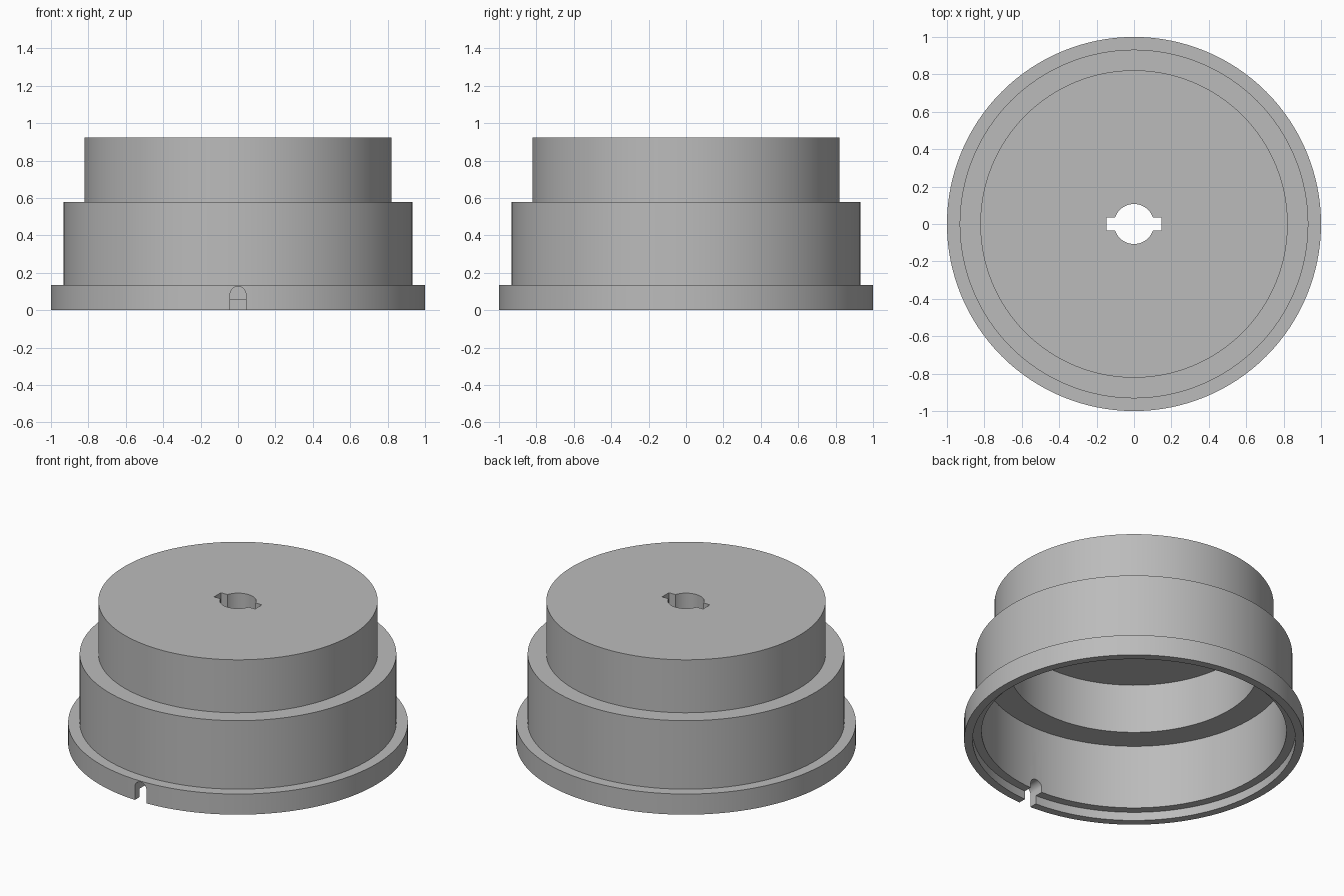
import bpy, bmesh, math
from mathutils import Vector

if "Cube" in bpy.data.objects:
    bpy.data.objects.remove(bpy.data.objects["Cube"])

SEG = 128

grey = bpy.data.materials.new("plain grey")
grey.diffuse_color = (0.5, 0.5, 0.5, 1)
grey.use_nodes = True
grey.node_tree.nodes["Principled BSDF"].inputs["Base Color"].default_value = grey.diffuse_color


def make_object(name, bm):
    bmesh.ops.recalc_face_normals(bm, faces=bm.faces)
    mesh = bpy.data.meshes.new(name)
    bm.to_mesh(mesh)
    bm.free()
    mesh.materials.append(grey)
    obj = bpy.data.objects.new(name, mesh)
    bpy.context.collection.objects.link(obj)
    return obj


def lathe(name, profile):
    """Spin a (radius, z) profile, closing both ends with flat discs."""
    bm = bmesh.new()
    rings = [[bm.verts.new((r * math.cos(2 * math.pi * i / SEG),
                            r * math.sin(2 * math.pi * i / SEG), z))
              for i in range(SEG)] for r, z in profile]
    for a, b in zip(rings, rings[1:]):
        for i in range(SEG):
            j = (i + 1) % SEG
            bm.faces.new((a[i], a[j], b[j], b[i]))
    bm.faces.new(rings[0])
    bm.faces.new(rings[-1])
    return make_object(name, bm)


def prism(name, outline, direction):
    """Extrude a closed outline of 3D points along a direction."""
    bm = bmesh.new()
    face = bm.faces.new([bm.verts.new(p) for p in outline])
    ext = bmesh.ops.extrude_face_region(bm, geom=[face])
    moved = [v for v in ext["geom"] if isinstance(v, bmesh.types.BMVert)]
    bmesh.ops.translate(bm, verts=moved, vec=Vector(direction))
    return make_object(name, bm)


# Stepped hollow housing: underside of the top, inner steps, then outer steps
housing = lathe("stepped_housing", [
    (0.732, 0.793), (0.732, 0.473), (0.897, 0.473), (0.897, 0.055),
    (0.95, 0.055), (0.95, 0.0), (1.0, 0.0), (1.0, 0.134),
    (0.932, 0.134), (0.932, 0.579), (0.822, 0.579), (0.822, 0.923)])

# Keyed centre hole: round bore with a slot on each side
R, SLOT_X, SLOT_Y = 0.107, 0.147, 0.035
a0 = math.asin(SLOT_Y / R)
arc = [a0 + (math.pi - 2 * a0) * i / 24 for i in range(25)]
half = [(SLOT_X, SLOT_Y)] + [(R * math.cos(a), R * math.sin(a)) for a in arc]
half.append((-SLOT_X, SLOT_Y))
keyhole = half + [(-x, -y) for x, y in half]
hole_cutter = prism("keyhole_cutter", [(x, y, 0.7) for x, y in keyhole], (0, 0, 0.4))

# Round-topped notch through the front of the rim
W, TOP = 0.042, 0.127
arch = [(W, -0.05)] + [(W * math.cos(math.pi * i / 16),
                        TOP - W + W * math.sin(math.pi * i / 16)) for i in range(17)]
arch.append((-W, -0.05))
notch_cutter = prism("notch_cutter", [(x, -1.1, z) for x, z in arch], (0, 0.35, 0))

bpy.context.view_layer.objects.active = housing
for cutter in (hole_cutter, notch_cutter):
    mod = housing.modifiers.new(cutter.name, 'BOOLEAN')
    mod.operation = 'DIFFERENCE'
    mod.solver = 'EXACT'
    mod.object = cutter
    bpy.ops.object.modifier_apply(modifier=mod.name)
    bpy.data.objects.remove(cutter)

# Smooth round walls with crisp edges
bpy.ops.object.select_all(action='DESELECT')
housing.select_set(True)
bpy.ops.object.shade_smooth_by_angle(angle=math.radians(30))
